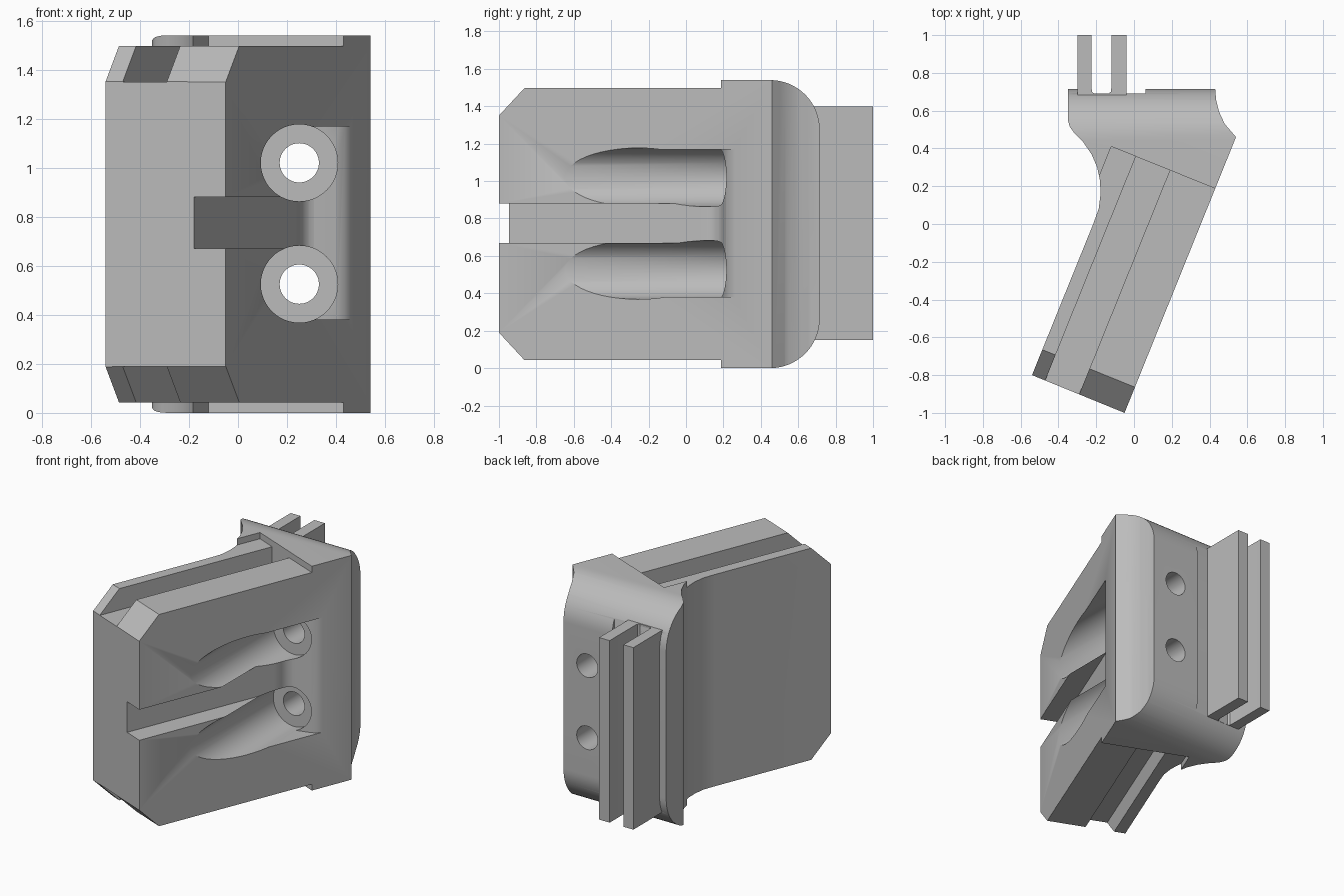
import bpy, bmesh, math
from mathutils import Matrix, Vector

old = bpy.data.objects.get("Cube")
if old:
    bpy.data.objects.remove(old, do_unlink=True)

HEIGHT, MID = 1.54, 0.77
grey = bpy.data.materials.new("matte_grey")
grey.use_nodes = True
grey.diffuse_color = (0.5, 0.5, 0.5, 1)
grey.node_tree.nodes["Principled BSDF"].inputs["Base Color"].default_value = (0.5, 0.5, 0.5, 1)

# Slanted frame: local x = outward across the block, local y = along it
along = Vector((0.375, 0.927, 0)).normalized()
across = Vector((along.y, -along.x, 0))
SLANT = Matrix((across, along, (0, 0, 1))).transposed().to_4x4()
# Frames that turn a profile to the side or to the front
SIDE = Matrix(((0, 0, 1, 0), (1, 0, 0, 0), (0, 1, 0, 0), (0, 0, 0, 1)))


def prism(name, points, low, high, frame=Matrix()):
    bm = bmesh.new()
    bottom = [bm.verts.new((x, y, low)) for x, y in points]
    top = [bm.verts.new((x, y, high)) for x, y in points]
    bm.faces.new(bottom)
    bm.faces.new(top)
    for i in range(len(points)):
        j = (i + 1) % len(points)
        bm.faces.new((bottom[i], bottom[j], top[j], top[i]))
    bm.transform(frame)
    bmesh.ops.recalc_face_normals(bm, faces=bm.faces)
    mesh = bpy.data.meshes.new(name)
    bm.to_mesh(mesh)
    bm.free()
    mesh.materials.append(grey)
    obj = bpy.data.objects.new(name, mesh)
    bpy.context.collection.objects.link(obj)
    return obj


def box(x0, x1, y0, y1, z0, z1, frame=SLANT):
    return prism("cutter", [(x0, y0), (x1, y0), (x1, y1), (x0, y1)], z0, z1, frame)


def rod(x, z, radius, y0, y1):
    ring = [(x + radius * math.cos(a), -z + radius * math.sin(a))
            for a in (math.tau * i / 48 for i in range(48))]
    frame = Matrix.Rotation(math.pi / 2, 4, 'X')
    # the turned frame maps local (x, y, z) to (x, -z, y)
    ring = [(px, -pz) for px, pz in ring]
    return prism("cutter", ring, -y1, -y0, frame)


def combine(target, tool, operation='DIFFERENCE'):
    mod = target.modifiers.new("cut", 'BOOLEAN')
    mod.operation, mod.object, mod.solver = operation, tool, 'EXACT'
    bpy.context.view_layer.update()
    graph = bpy.context.evaluated_depsgraph_get()
    mesh = bpy.data.meshes.new_from_object(target.evaluated_get(graph))
    target.modifiers.clear()
    target.data = mesh
    bpy.data.objects.remove(tool, do_unlink=True)


# Slanted block with flared mounting head, seen from the top
outline = [(-0.05, -1.0), (0.54, 0.46), (0.48, 0.53), (0.45, 0.595), (0.435, 0.655),
           (0.43, 0.715), (0.06, 0.715), (0.06, 0.69), (-0.30, 0.69), (-0.30, 0.715),
           (-0.35, 0.715), (-0.35, 0.55), (-0.34, 0.515), (-0.315, 0.48), (-0.27, 0.435),
           (-0.225, 0.37), (-0.195, 0.3), (-0.18, 0.23), (-0.177, 0.16),
           (-0.187, 0.08), (-0.216, 0.0), (-0.54, -0.8)]
body = prism("mount_body", outline, 0, HEIGHT)

# Head rounded towards the back, top and bottom
R = 0.265
arc = [(0.45 + R * math.sin(a), HEIGHT - R + R * math.cos(a))
       for a in (math.pi / 2 * i / 16 for i in range(17))]
side = [(-1.2, 0), (-1.2, HEIGHT)] + arc + [(y, HEIGHT - z) for y, z in reversed(arc)]
combine(body, prism("cutter", side, -1, 1, SIDE), 'INTERSECT')

# Step, groove and front chamfer, mirrored on top and bottom
STEP, FRONT = 0.335, -0.946
for sign in (1, -1):
    def level(z):
        return MID + sign * (z - MID)

    for x0, x1, floor in ((-0.265, 0.6, 1.497), (-0.125, 0.069, 1.35)):
        z0, z1 = sorted((level(floor), level(1.7)))
        combine(body, box(x0, x1, -1.3, STEP, z0, z1))
    wedge = [(FRONT - 0.2, level(1.15)), (FRONT + 0.4, level(1.75)), (FRONT - 0.2, level(1.75))]
    combine(body, prism("cutter", wedge, -0.6, 0.6, SLANT @ SIDE))

# Slot along the outer face and its blended end
combine(body, box(0.189, 0.6, -1.3, 0.226, 0.67, 0.88))
blend = [(0.25, -0.5), (0.25, 0.12), (0.265, 0.15), (0.285, 0.175), (0.31, 0.19),
         (0.36, 0.203), (0.405, 0.215), (0.435, 0.232), (0.46, 0.26), (0.6, 0.26), (0.6, -0.5)]
combine(body, prism("cutter", blend, 0.38, 1.168))

# Two screw pockets with through holes
for z in (0.525, 1.02):
    combine(body, rod(0.25, z, 0.157, -1.3, 0.25))
    combine(body, rod(0.25, z, 0.08, 0.1, 0.9))

# Twin rails on the back with a rounded channel between them
half = [(-0.135, 0.69), (-0.123, 0.7), (-0.12, 0.72), (-0.12, 1.0), (-0.04, 1.0), (-0.04, 0.6)]
other = [(-0.30, 0.6), (-0.30, 1.0), (-0.225, 1.0), (-0.225, 0.72), (-0.222, 0.7), (-0.21, 0.69)]
rails = prism("back_rails", other + half, 0.15, 1.4)

for obj in (body, rails):
    bpy.ops.object.select_all(action='DESELECT')
    obj.select_set(True)
    bpy.context.view_layer.objects.active = obj
    bpy.ops.object.shade_smooth_by_angle(angle=math.radians(30))
